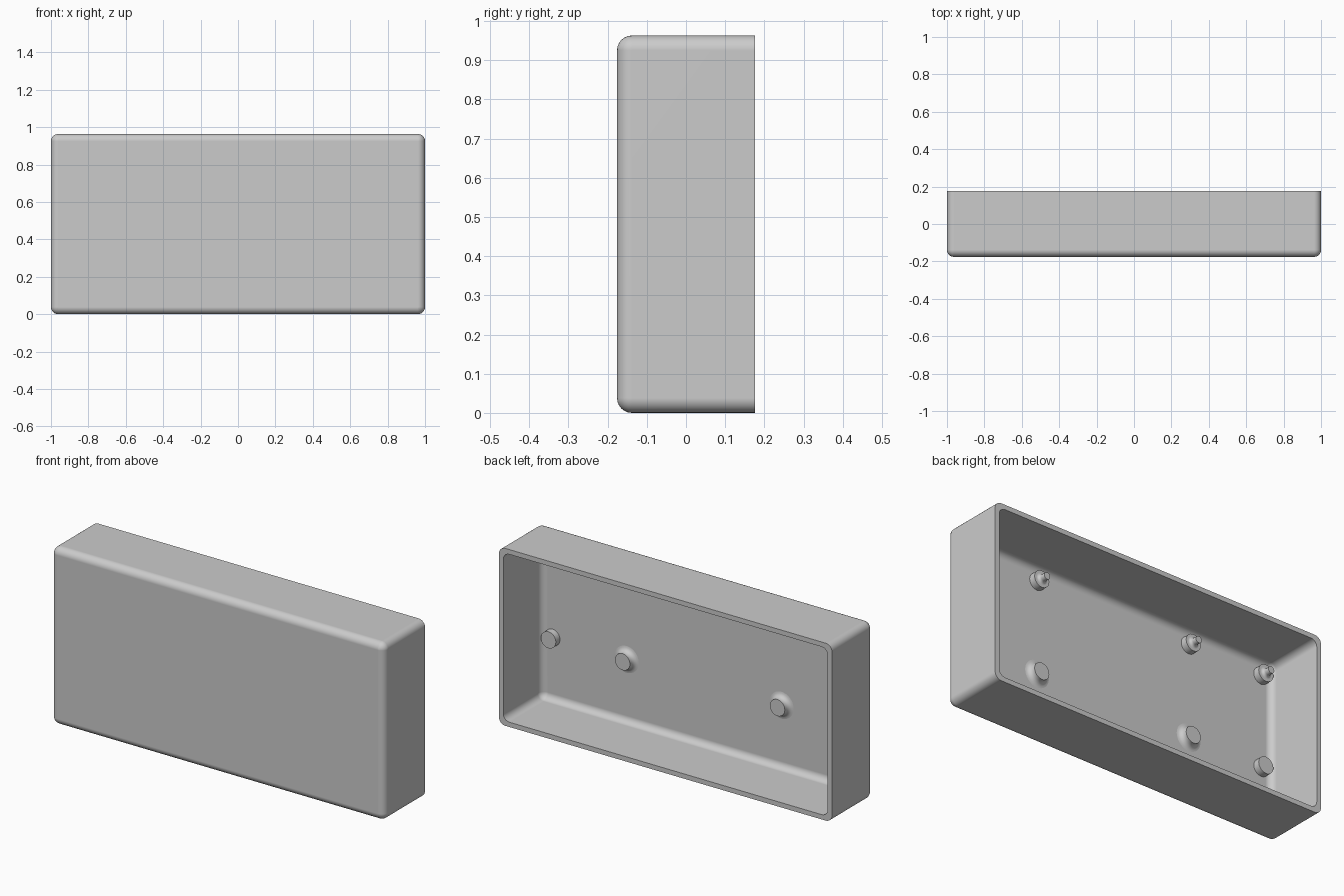
import bpy, bmesh, math

if "Cube" in bpy.data.objects:
    bpy.data.objects.remove(bpy.data.objects["Cube"])

grey = bpy.data.materials.new("plain grey")
grey.diffuse_color = (0.6, 0.6, 0.6, 1)
grey.use_nodes = True
grey.node_tree.nodes["Principled BSDF"].inputs["Base Color"].default_value = grey.diffuse_color

BACK, FLOOR, HEIGHT = 0.176, -0.155, 0.963
WALL, STEPS = 0.026, 6


def finish(bm, name):
    bmesh.ops.remove_doubles(bm, verts=bm.verts, dist=1e-5)
    bmesh.ops.recalc_face_normals(bm, faces=bm.faces)
    mesh = bpy.data.meshes.new(name)
    bm.to_mesh(mesh)
    bm.free()
    mesh.materials.append(grey)
    ob = bpy.data.objects.new(name, mesh)
    bpy.context.collection.objects.link(ob)
    bpy.ops.object.select_all(action='DESELECT')
    ob.select_set(True)
    bpy.context.view_layer.objects.active = ob
    bpy.ops.object.shade_smooth_by_angle(angle=math.radians(35))
    # Keep the large faces flat beside the rounded edges
    mod = ob.modifiers.new("flat_faces", 'WEIGHTED_NORMAL')
    mod.keep_sharp = True
    return ob


def ring(bm, y, inset, radius):
    """Rounded rectangle at depth y, inset from the outer outline."""
    verts = []
    hx, hz = 1 - inset - radius, HEIGHT / 2 - inset - radius
    for corner, (sx, sz) in enumerate(((1, 1), (-1, 1), (-1, -1), (1, -1))):
        for i in range(STEPS + 1):
            a = (corner + i / STEPS) * math.pi / 2
            verts.append(bm.verts.new((sx * hx + radius * math.cos(a), y,
                                       HEIGHT / 2 + sz * hz + radius * math.sin(a))))
    return verts


def edge_rings(bm, front, inset, radius):
    """Rings of a rounded front edge, from the flat face outwards."""
    rings = []
    for i in range(STEPS + 1):
        a = i / STEPS * math.pi / 2
        d = radius * (1 - math.sin(a))
        rings.append(ring(bm, front + radius * (1 - math.cos(a)),
                          inset + d, radius - d))
    return rings


# Hollow housing: front panel, outer skin, flat rim, inner skin, floor
bm = bmesh.new()
outer = edge_rings(bm, -BACK, 0, 0.038)
inner = edge_rings(bm, FLOOR, WALL, 0.036)
rings = (outer + [ring(bm, BACK, 0, 0.038), ring(bm, BACK, WALL, 0.036)]
         + inner[::-1])
for a, b in zip(rings, rings[1:]):
    for i in range(len(a)):
        j = (i + 1) % len(a)
        bm.faces.new((a[i], a[j], b[j], b[i]))
for end in (rings[0], rings[-1]):
    bm.faces.new(end[::STEPS + 1])
    # the other corner points coincide and are merged with these
finish(bm, "housing")


def lathe(name, x, z, profile):
    """Turn (radius, height) points about an axis pointing to the back."""
    bm = bmesh.new()
    pts = [bm.verts.new((r, h, 0)) for r, h in profile]
    edges = [bm.edges.new(p) for p in zip(pts, pts[1:])]
    bmesh.ops.spin(bm, geom=pts + edges, cent=(0, 0, 0), axis=(0, 1, 0),
                   angle=2 * math.pi, steps=32)
    bmesh.ops.translate(bm, verts=bm.verts, vec=(x, FLOOR, z))
    finish(bm, name)


def fillet(r, h, size):
    """Concave quarter round from radius r + size down to r."""
    return [(r + size * (1 - math.sin(a)), h + size * (1 - math.cos(a)))
            for a in [i * math.pi / 10 for i in range(6)]]


R, TOP = 0.045, 0.036
cylinder = [(R, -0.005), (R, TOP)]
flared = fillet(R, 0, 0.028) + [(R, TOP)]
cap = [(0, TOP)]
pin = fillet(0.018, TOP, 0.015) + [(0.018, 0.075), (0, 0.075)]

# Mounting pegs: plain lower row, pinned upper row, mirrored left and right
for side, label in ((-1, "left"), (1, "right")):
    for x, place, base in ((0.91, "outer", cylinder), (0.465, "inner", flared)):
        lathe(f"lower_{place}_peg_{label}", side * x, 0.367, base + cap)
        lathe(f"upper_{place}_peg_{label}", side * x, 0.867, cylinder + pin)
